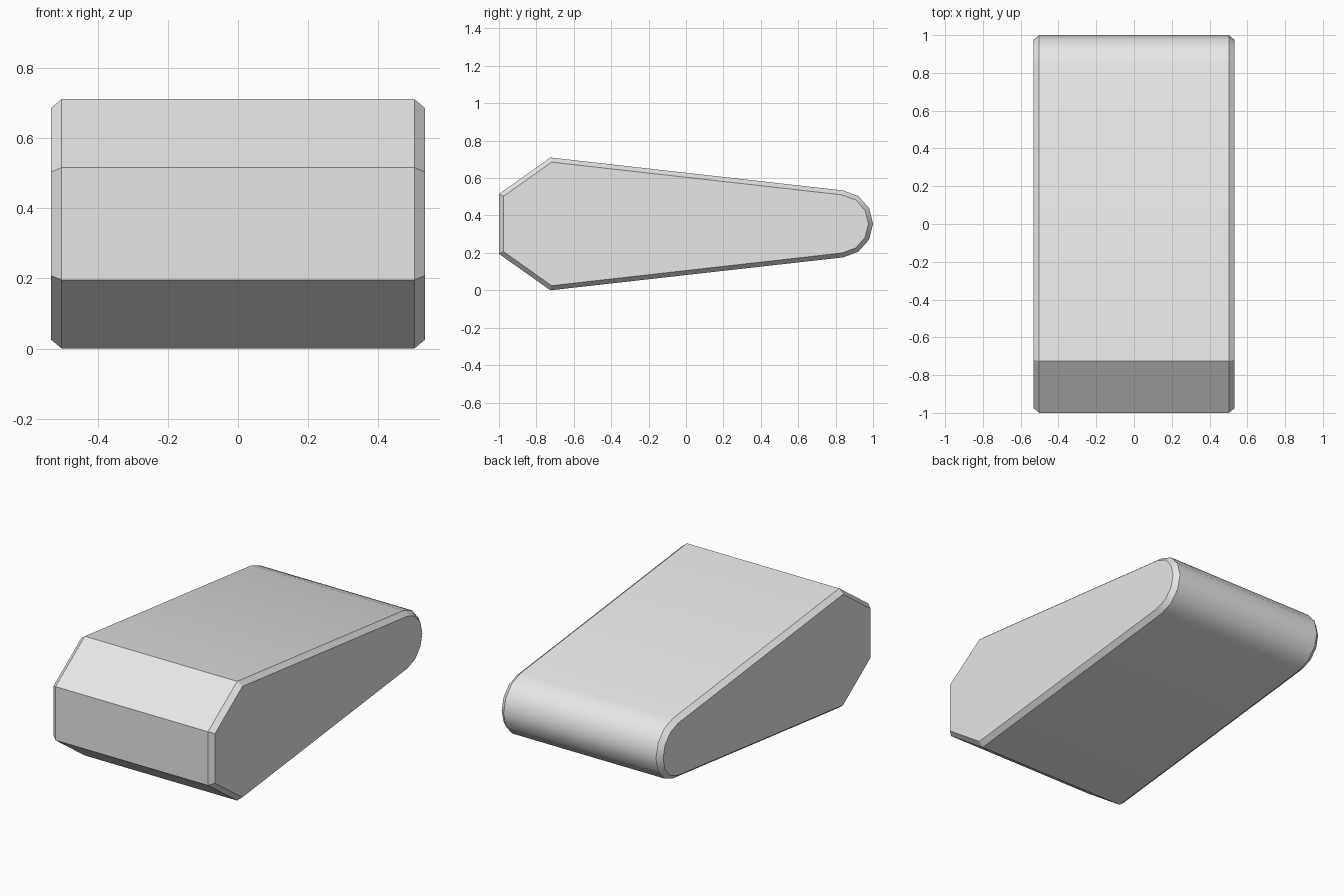
import bpy, bmesh, math
from mathutils import Vector

if "Cube" in bpy.data.objects:
    bpy.data.objects.remove(bpy.data.objects["Cube"])

MID = 0.355            # height of the symmetry line
HALF, BODY = 0.532, 0.502   # half width overall / before the edge chamfer
INSET = 0.024

# Side profile (y, z), counter-clockwise: blunt faceted front, rounded nose at the back
profile = [Vector((-1, MID - 0.16)), Vector((-0.725, 0))]
for i in range(7):
    a = math.radians(-83.4 + 166.8 * i / 6)
    profile.append(Vector((0.82 + 0.18 * math.cos(a), MID + 0.18 * math.sin(a))))
profile += [Vector((-0.725, 2 * MID)), Vector((-1, MID + 0.16))]


def inset(points, d):
    """Offset a closed outline inwards by an even distance."""
    out = []
    for i, p in enumerate(points):
        e1 = (p - points[i - 1]).normalized()
        e2 = (points[(i + 1) % len(points)] - p).normalized()
        n1, n2 = Vector((-e1.y, e1.x)), Vector((-e2.y, e2.x))
        out.append(p + (n1 + n2) * d / (1 + n1.dot(n2)))
    return out


# Body: loft the profile across x, with a chamfered rim at each side
small = inset(profile, INSET)
bm = bmesh.new()
rings = [[bm.verts.new((x, p.x, p.y)) for p in outline]
         for x, outline in ((-HALF, small), (-BODY, profile), (BODY, profile), (HALF, small))]
n = len(profile)
for a, b in zip(rings, rings[1:]):
    for i in range(n):
        j = (i + 1) % n
        bm.faces.new((a[i], a[j], b[j], b[i]))
bm.faces.new(rings[0])
bm.faces.new(rings[-1])
bmesh.ops.recalc_face_normals(bm, faces=bm.faces)
mesh = bpy.data.meshes.new("wedge_body")
bm.to_mesh(mesh)
bm.free()
body = bpy.data.objects.new("wedge_body", mesh)
bpy.context.collection.objects.link(body)

# Light grey material
mat = bpy.data.materials.new("light grey")
mat.diffuse_color = (0.8, 0.8, 0.8, 1)
mat.use_nodes = True
mat.node_tree.nodes["Principled BSDF"].inputs["Base Color"].default_value = mat.diffuse_color
mesh.materials.append(mat)

# Smooth nose, sharp facets elsewhere
bpy.context.view_layer.objects.active = body
body.select_set(True)
bpy.ops.object.shade_smooth_by_angle(angle=math.radians(30))
